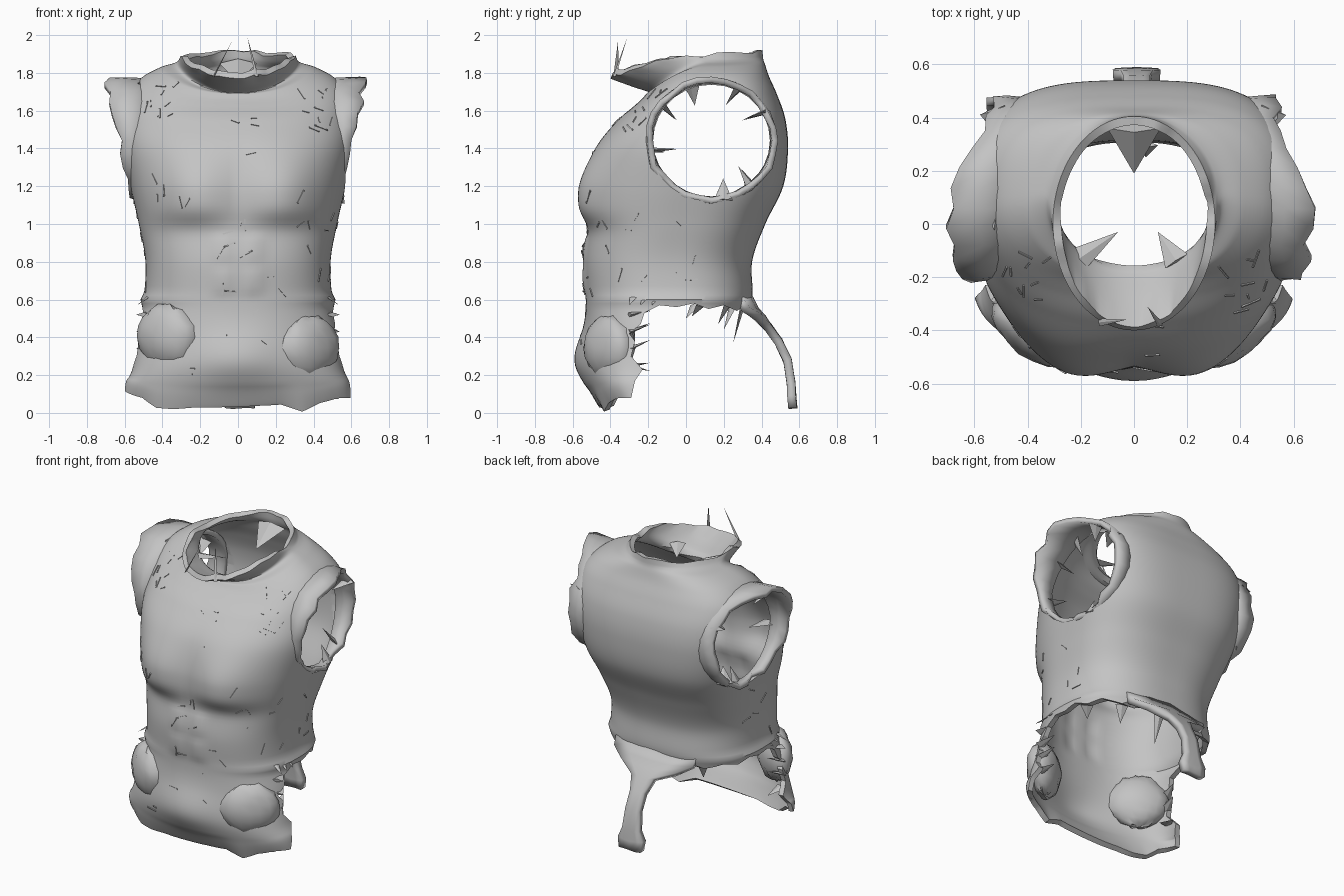
import bpy, bmesh, math, random
from mathutils import Vector, Matrix

random.seed(4)
cube = bpy.data.objects.get("Cube")
if cube:
    bpy.data.objects.remove(cube, do_unlink=True)

GREY = bpy.data.materials.new("worn grey")
GREY.use_nodes = True
GREY.diffuse_color = (.55, .55, .55, 1)
GREY.node_tree.nodes["Principled BSDF"].inputs["Base Color"].default_value = GREY.diffuse_color


def activate(ob):
    bpy.ops.object.select_all(action="DESELECT")
    ob.select_set(True)
    bpy.context.view_layer.objects.active = ob


def make(name, bm, smooth=True):
    bmesh.ops.recalc_face_normals(bm, faces=bm.faces[:])
    mesh = bpy.data.meshes.new(name)
    bm.to_mesh(mesh)
    bm.free()
    ob = bpy.data.objects.new(name, mesh)
    bpy.context.collection.objects.link(ob)
    mesh.materials.append(GREY)
    if smooth:
        activate(ob)
        bpy.ops.object.shade_smooth_by_angle(angle=math.radians(38))
    return ob


def loft(rings, closed=True):
    bm = bmesh.new()
    rows = [[bm.verts.new(p) for p in ring] for ring in rings]
    for a, b in zip(rows, rows[1:]):
        n = len(a)
        for i in range(n if closed else n - 1):
            j = (i + 1) % n
            bm.faces.new((a[i], a[j], b[j], b[i]))
    return bm


def thicken(ob, amount):
    activate(ob)
    mod = ob.modifiers.new("thickness", "SOLIDIFY")
    mod.thickness, mod.offset = amount, -1
    bpy.ops.object.modifier_apply(modifier=mod.name)


def cut(ob, outline):
    """Cut a side outline (y, z) straight through the shell along x."""
    bm = loft([[(x, y, z) for y, z in outline] for x in (-1, 1)])
    for side in (-1, 1):
        bm.faces.new([v for v in bm.verts if v.co.x * side > 0])
    cutter = make("cutter", bm, smooth=False)
    cutter.hide_render = True
    activate(ob)
    mod = ob.modifiers.new("cut", "BOOLEAN")
    mod.operation, mod.solver, mod.object = "DIFFERENCE", "EXACT", cutter
    bpy.ops.object.modifier_apply(modifier=mod.name)
    bpy.data.objects.remove(cutter, do_unlink=True)


# Torso sections: height at front, side, back; front y, back y, half width, back squareness
KEYS = [
    (-.015, .07, .07, -.46, 0, .605, 2.4),
    (.1, .16, .16, -.5, 0, .59, 2.4),
    (.25, .25, .25, -.54, .1, .555, 2.4),
    (.45, .45, .45, -.53, .28, .53, 2.4),
    (.6, .6, .6, -.53, .35, .5, 2.5),
    (.8, .8, .8, -.54, .35, .49, 2.6),
    (1, 1, 1, -.515, .42, .525, 2.8),
    (1.2, 1.2, 1.2, -.51, .515, .57, 3),
    (1.4, 1.4, 1.4, -.47, .54, .605, 3.1),
    (1.54, 1.56, 1.56, -.37, .525, .605, 3.1),
    (1.62, 1.69, 1.69, -.28, .48, .58, 3),
    (1.66, 1.775, 1.78, -.235, .44, .51, 2.8),
    (1.69, 1.83, 1.84, -.21, .42, .41, 2.4),
    (1.7, 1.855, 1.87, -.2, .41, .33, 2.1),
    (1.76, 1.88, 1.9, -.4, .405, .305, 2),
]


def section(t):
    i = min(int(t), len(KEYS) - 2)
    f = t - i
    a, b, c, d = (KEYS[max(0, min(len(KEYS) - 1, i + k))] for k in (-1, 0, 1, 2))
    return [q + f / 2 * (r - p + f * (2 * p - 5 * q + 4 * r - s + f * (3 * (q - r) + s - p)))
            for p, q, r, s in zip(a, b, c, d)]


def gauss(v, width, power=2):
    return math.exp(-abs(v / width) ** power)


def relief(x, z):
    """Chest, stomach and belly muscles."""
    fall = gauss(z - 1.17, .2) if z > 1.17 else gauss(z - 1.17, .165, 4)
    out = .08 * gauss(abs(x) - .25, .22) * fall
    out += .05 * gauss(x, .22) * gauss(z - .29, .15)
    if .62 < z < .95 and abs(x) < .14:
        out += .012 * math.sqrt(abs(math.sin(math.pi * (z - .62) / .165) * math.sin(math.pi * x / .14)))
    return out


COUNT, STEPS = 120, 112


def torso_ring(t):
    zf, zs, zb, yf, yb, w, n = section(t)
    w += .016 * gauss(zs - .6, .025)
    mid, ring = (yf + yb) / 2, []
    for i in range(COUNT):
        a = 2 * math.pi * i / COUNT
        c, s = math.cos(a), math.sin(a)
        e = 2 / (n if s > 0 else 2 + min(.4, n - 2))
        x = w * math.copysign(abs(c) ** e, c)
        sy = math.copysign(abs(s) ** e, s)
        z = zs + abs(s) ** 1.5 * ((zb if s > 0 else zf) - zs)
        y = mid + sy * (yb - yf) / 2
        if s < 0:
            y -= relief(x, z) * min(1, -2 * s)
        ring.append(Vector((x, y, z)))
    return ring


def tear(edge_rings, depth, step):
    """Raise an edge into uneven teeth, fading over the nearby rings."""
    teeth = [random.random() * depth for _ in range(COUNT // step)]
    for k, ring in enumerate(edge_rings):
        for i, p in enumerate(ring):
            f = i % step / step
            lift = teeth[i // step] * (1 - f) + teeth[(i // step + 1) % len(teeth)] * f
            p.z += lift * (1 - k / len(edge_rings))


rings = [torso_ring((len(KEYS) - 1) * k / STEPS) for k in range(STEPS + 1)]
tear(rings[:11], .06, 4)
tear(rings[:-6:-1], .025, 4)
torso = make("torso_shell", loft(rings))
thicken(torso, .033)

# Broken arm openings and the open lower back
CY, CZ = .135, 1.442


def arm_point(a, r):
    return CY + r * math.cos(a), CZ + r * .96 * math.sin(a)


cut(torso, [arm_point(math.tau * i / 30, .335) for i in range(30)])
hem = [(-.42, -.1), (-.36, .08), (-.29, .08), (-.27, .17), (-.23, .23), (-.29, .3), (-.27, .38),
       (-.3, .42), (-.24, .47), (-.22, .53), (-.14, .57), (-.05, .56), (.04, .58), (.12, .55),
       (.2, .57), (.27, .54), (.34, .59), (.6, .58), (.6, -.1)]
cut(torso, hem)
activate(torso)
bpy.ops.object.shade_smooth_by_angle(angle=math.radians(38))


def spike(name, base, tip, r):
    base, tip = Vector(base), Vector(tip)
    d = tip - base
    bm = bmesh.new()
    bmesh.ops.create_cone(bm, segments=4, radius1=r, radius2=0, depth=d.length, cap_ends=True)
    bm.transform(Matrix.Translation((base + tip) / 2) @ d.to_track_quat("Z", "Y").to_matrix().to_4x4()
                 @ Matrix.Diagonal((1, .3, 1, 1)))
    make(name, bm, smooth=False)


# Short torn sleeves, widest at the top front, with splinters pointing into the openings
for side, label in ((1, "left"), (-1, "right")):
    inner, middle, outer = [], [], []
    count = 28
    for i in range(count):
        a = math.tau * i / count
        s, c = math.sin(a), math.cos(a)
        flare = max(0, min(1, .55 + .5 * s - 1.5 * max(0, c)))
        reach = .54 + (.15 if side < 0 else .125) * flare + random.uniform(-.02, .02)
        start = .5 - .09 * max(0, c) - .05 * max(0, s)
        for row, x, r in ((inner, start, .342), (middle, (start + reach) / 2, .348),
                          (outer, reach, .348 + random.uniform(-.01, .01))):
            row.append((side * x, *arm_point(a, r)))
    sleeve = make(label + "_sleeve", loft([inner, middle, outer]))
    thicken(sleeve, .033)
    for a in (.5, 1.1, 1.9, 2.5, 3.3, 4.9, 5.4):
        x = side * random.uniform(.48, .54)
        spike(label + "_sleeve_splinter", (x, *arm_point(a, .335)),
              (x - side * .05, *arm_point(a + .1, random.uniform(.18, .26))), .05)

# Domed hip plates with ragged rims
for side, label in ((1, "left"), (-1, "right")):
    bm = bmesh.new()
    bmesh.ops.create_uvsphere(bm, u_segments=18, v_segments=10, radius=1)
    for v in bm.verts:
        v.co *= random.uniform(.94, 1.04)
    bm.transform(Matrix.Translation((side * .375, -.405, .375 - side * .03))
                 @ Matrix.Rotation(side * math.radians(36), 4, "Z") @ Matrix.Diagonal((.185, .1, .175, 1)))
    make(label + "_hip_plate", bm)
    for k in range(4):
        z = .25 + .09 * k
        spike(label + "_hip_splinter", (side * .5, -.3, z), (side * .47, -.19, z + random.uniform(-.05, .05)), .04)
    for k in range(3):
        y = -.28 + .06 * k
        spike(label + "_waist_chip", (side * .48, y, .61), (side * .535, y - .02, .57), .02)

# Torn flap and strip hanging from the lower back
path = [(.355, .61, .3), (.385, .56, .29), (.42, .52, .2), (.455, .47, .08), (.51, .39, .05), (.56, .28, .05),
        (.58, .16, .06), (.585, .09, .09), (.59, .03, .08)]
strip = make("back_strip", loft([[(x * w + .01, y - .6 * (x * w) ** 2, z + random.uniform(-.008, .008))
                                  for x in (-1, -.5, 0, .5, 1)] for y, z, w in path], closed=False))
thicken(strip, .045)

# Splinters on the hem and collar
for x, y, z in ((-.3, .25, -.13), (.05, .3, -.2), (.28, .22, -.1), (.44, .08, -.06), (-.45, .05, -.07)):
    spike("hem_splinter", (x, y, .57), (x * .9, y - .05, .57 + z), .04)
for base, tip, r in (((.1, -.38, 1.78), (.05, -.31, 1.99), .012), ((-.13, -.37, 1.78), (-.03, -.36, 1.97), .015),
                     ((.16, -.14, 1.77), (.09, -.03, 1.73), .05), ((-.22, -.14, 1.78), (-.06, -.03, 1.76), .05),
                     ((0, .36, 1.85), (0, .19, 1.75), .1)):
    spike("collar_splinter", base, tip, r)


# Thin gashes laid on the surface
def gash(origin, direction, length, turn):
    hit, loc, normal, _ = torso.ray_cast(Vector(origin), Vector(direction))
    if not hit or normal.dot(Vector(direction)) > -.3:
        return
    bm = bmesh.new()
    bmesh.ops.create_cube(bm, size=1)
    bm.transform(Matrix.Translation(loc) @ normal.to_track_quat("Z", "Y").to_matrix().to_4x4()
                 @ Matrix.Rotation(turn, 4, "Z") @ Matrix.Diagonal((length, .007, .009, 1)))
    make("gash", bm, smooth=False)


for centre_x, centre_z, spread, number in ((-.42, 1.65, .1, 9), (.42, 1.6, .1, 9), (0, 1.46, .1, 4), (0, .95, .13, 6),
                                           (-.35, 1.1, .15, 5), (.38, 1.05, .13, 5), (0, .5, .3, 8),
                                           (.3, .75, .15, 4)):
    for k in range(number):
        gash((centre_x + random.uniform(-spread, spread), -2, centre_z + random.uniform(-spread, spread)),
             (0, 1, 0), random.uniform(.03, .09), random.uniform(0, math.pi))
for side in (-1, 1):
    for k in range(5):
        gash((side * 2, random.uniform(-.35, .1), random.uniform(.65, 1.1)), (-side, 0, 0),
             random.uniform(.03, .07), random.uniform(0, math.pi))
